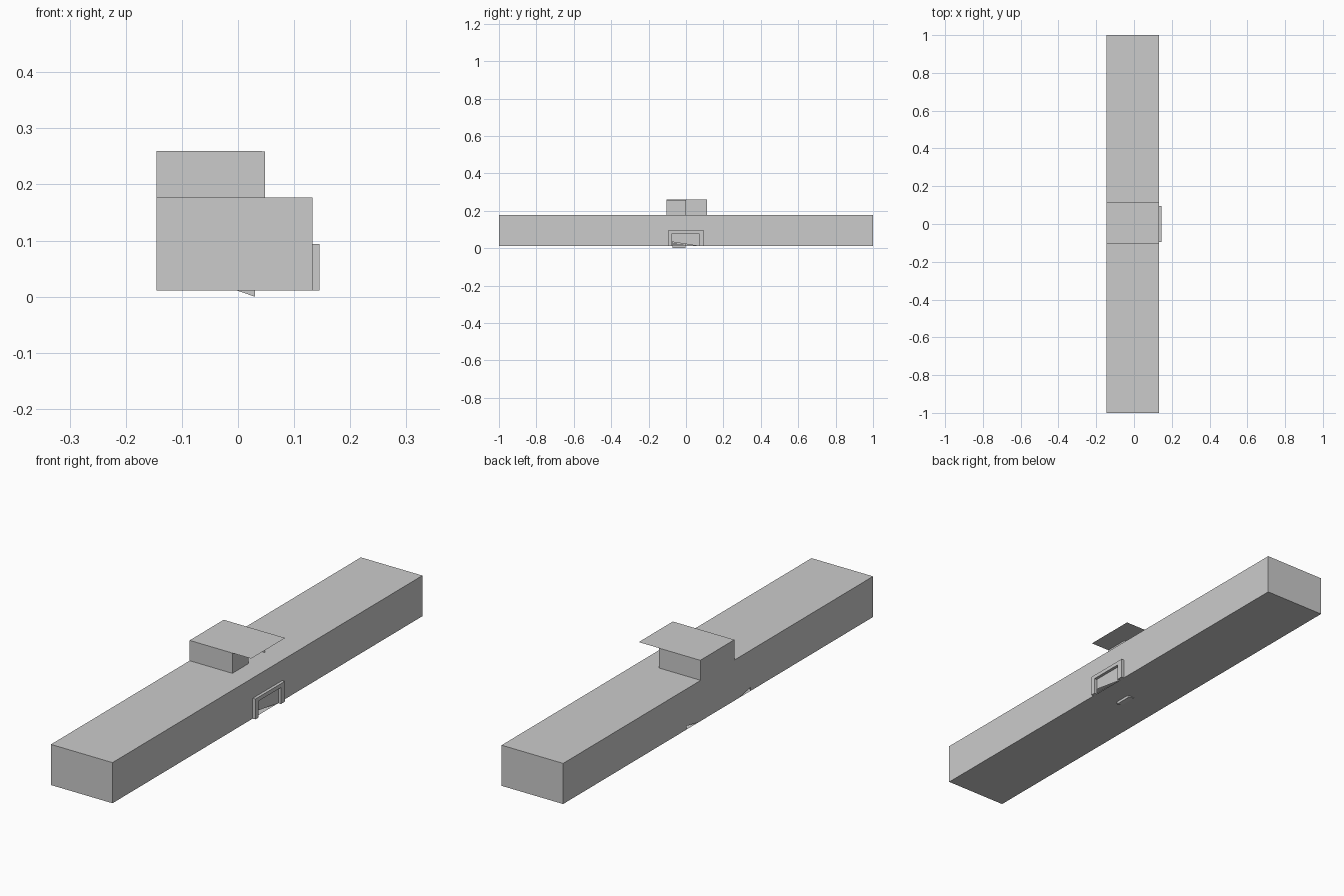
import bpy, bmesh
from mathutils import Vector

if "Cube" in bpy.data.objects:
    bpy.data.objects.remove(bpy.data.objects["Cube"])

X0, X1 = -0.145, 0.133      # back and front walls
XM = 0.043                  # corridor wall
Z0, ZF, Z1, Z2 = 0.011, 0.094, 0.177, 0.26   # ground, upper floor, roof, penthouse roof


def sheet(name, axis, pos, outline, thick=0.0):
    """Flat outline normal to an axis, optionally extruded along it."""
    def place(a, b):
        p = [a, b]
        p.insert("xyz".index(axis), pos)
        return Vector(p)
    bm = bmesh.new()
    face = bm.faces.new([bm.verts.new(place(a, b)) for a, b in outline])
    if thick:
        ext = bmesh.ops.extrude_face_region(bm, geom=[face], use_keep_orig=True)
        off = Vector([thick if a == axis else 0 for a in "xyz"])
        for v in (g for g in ext["geom"] if isinstance(g, bmesh.types.BMVert)):
            v.co += off
    bmesh.ops.triangulate(bm, faces=bm.faces[:])
    bmesh.ops.recalc_face_normals(bm, faces=bm.faces[:])
    me = bpy.data.meshes.new(name)
    bm.to_mesh(me)
    bm.free()
    ob = bpy.data.objects.new(name, me)
    bpy.context.collection.objects.link(ob)
    return ob


def rect(a0, a1, b0, b1):
    return [(a0, b0), (a1, b0), (a1, b1), (a0, b1)]


# Main shell: end walls, front wall with entrance, back wall with two doors
for side, y in (("near", -1.0), ("far", 1.0)):
    sheet(side + "_end_wall", "y", y, rect(X0, X1, Z0, Z1))
sheet("front_wall", "x", X1, [(-1, Z0), (-0.075, Z0), (-0.075, 0.078), (0.07, 0.078),
                              (0.07, Z0), (1, Z0), (1, Z1), (-1, Z1)])
sheet("back_wall", "x", X0, [
    (-1, Z0), (-0.21, Z0), (-0.21, 0.092), (-0.133, 0.092), (-0.133, Z0),
    (0.126, Z0), (0.126, 0.092), (0.204, 0.092), (0.204, Z0), (1, Z0),
    (1, Z1), (0.112, Z1), (0.112, Z2), (-0.105, Z2), (-0.105, Z1), (-1, Z1)])

# Main roof, and ground slab with its wedge-shaped gaps
sheet("main_roof", "z", Z1, rect(X0, X1, -1, 1))
sheet("ground_slab", "z", Z0, [
    (X1, -1), (X1, 1), (X0, 1), (X0, 0.48), (0.016, 0.613), (0.009, 0.44),
    (X0, 0.474), (X0, 0.0), (0.038, -0.09), (X0, -0.096), (X0, -1)])

# Penthouse: side walls, front wall with opening, overhanging thin roof
for side, y in (("near", -0.105), ("far", 0.112)):
    sheet(side + "_penthouse_wall", "y", y, rect(X0, XM, Z1, Z2))
sheet("penthouse_front_wall", "x", 0.042, rect(-0.105, 0.0, Z1, Z2 - 0.001), 0.006)
sheet("penthouse_roof", "z", Z2, rect(X0, X1, -0.105, 0.115))

# Entrance surround
sheet("entrance_frame", "x", X1, [
    (-0.095, Z0), (-0.075, Z0), (-0.075, 0.078), (0.07, 0.078),
    (0.07, Z0), (0.095, Z0), (0.095, ZF), (-0.095, ZF)], 0.012)

# Upper floor, left open around the stairwell
sheet("upper_floor", "z", ZF, [(X0, -1), (X1, -1), (X1, 1), (X0, 1), (X0, 0.112),
                               (XM, 0.112), (XM, -0.105), (X0, -0.105)])

# Corridor walls and room partitions
for side, y0, y1 in (("near", -1, -0.105), ("far", 0.112, 1)):
    sheet(side + "_corridor_wall", "x", XM, rect(y0, y1, Z0, Z1))
for i, y in enumerate((-0.67, -0.34, -0.22, -0.105, 0.112, 0.23, 0.35, 0.68)):
    sheet(f"partition_{i}", "y", y, rect(X0, XM, Z0, Z1))


# Half-turn staircase: two flights and a landing
def flight(name, xs, xe, zs, ze, y, width, n=7):
    dx, dz = (xe - xs) / n, (ze - zs) / n
    pts = [(xs, zs - 0.011)]
    for i in range(n):
        pts += [(xs + i * dx, zs + i * dz + (dz if j else 0)) for j in (0, 1)]
        if i == n - 1:
            pts.append((xe, ze))
    pts.append((xe, ze - 0.011))
    sheet(name, "y", y, pts, width)


flight("lower_flight", 0.03, -0.09, Z0, 0.052, -0.072, 0.07)
flight("upper_flight", -0.09, 0.03, 0.052, ZF, 0.0, 0.067)
sheet("stair_landing", "z", 0.046, rect(X0 + 0.002, -0.09, -0.072, 0.067), 0.006)
